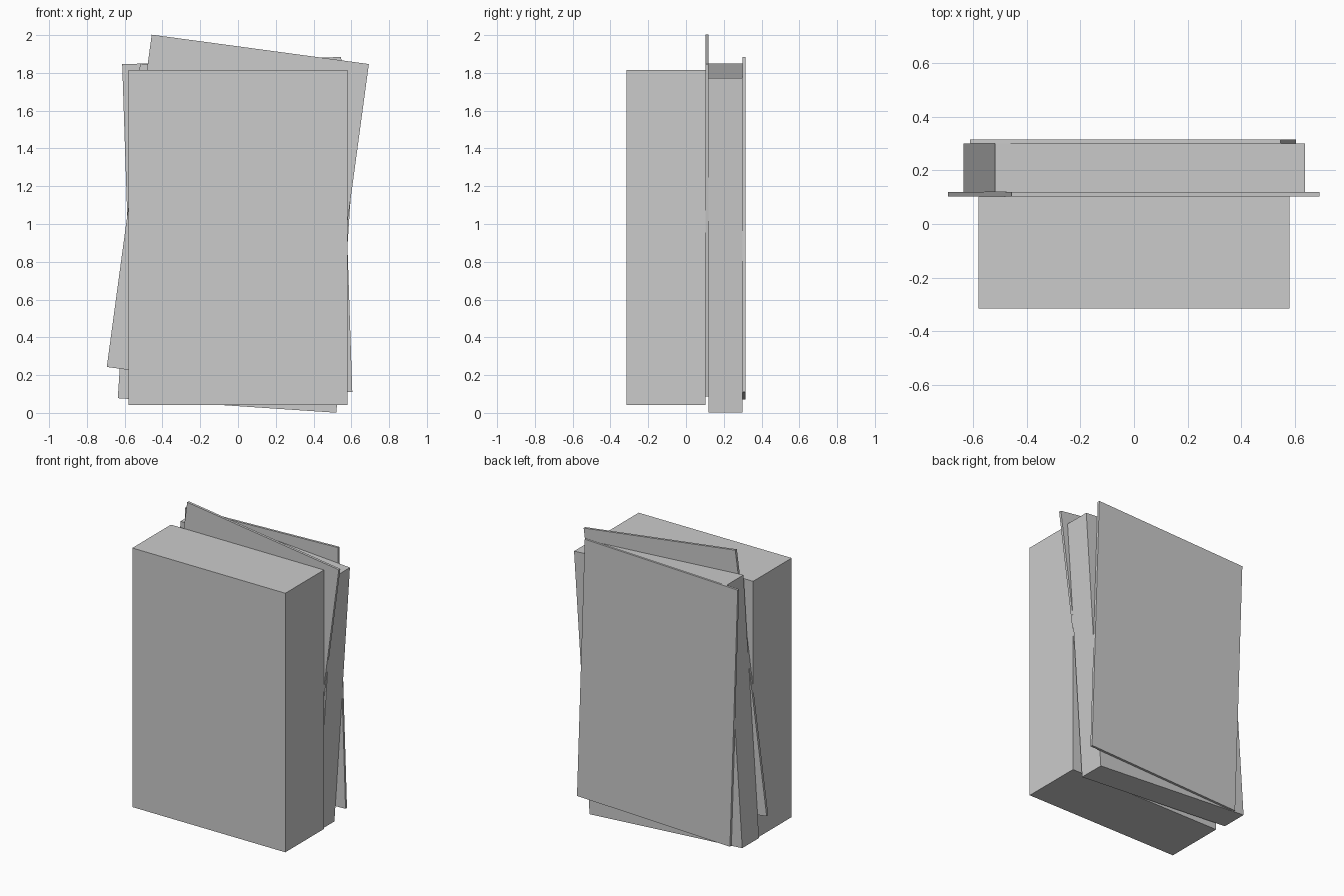
import bpy
from math import radians

if "Cube" in bpy.data.objects:
    bpy.data.objects.remove(bpy.data.objects["Cube"])

WIDTH, HEIGHT = 1.16, 1.775


def slab(name, y0, y1, x, z, tilt):
    """Upright rectangular slab between two depths, tilted clockwise as seen from the front."""
    bpy.ops.mesh.primitive_cube_add(size=1, location=(x, (y0 + y1) / 2, z))
    ob = bpy.context.object
    ob.name = name
    ob.scale = (WIDTH, y1 - y0, HEIGHT)
    ob.rotation_euler = (0, radians(tilt), 0)
    return ob


# Stack of equal-sized slabs, front to back, each fanned by a different angle
slab("thick_front_block", -0.316, 0.102, 0, 0.928, 0)
slab("thin_front_panel", 0.102, 0.119, -0.001, 1.045, 7.7)
slab("middle_block", 0.119, 0.300, 0.001, 0.925, 3.8)
slab("thin_back_panel", 0.300, 0.316, -0.004, 0.978, -1.9)
